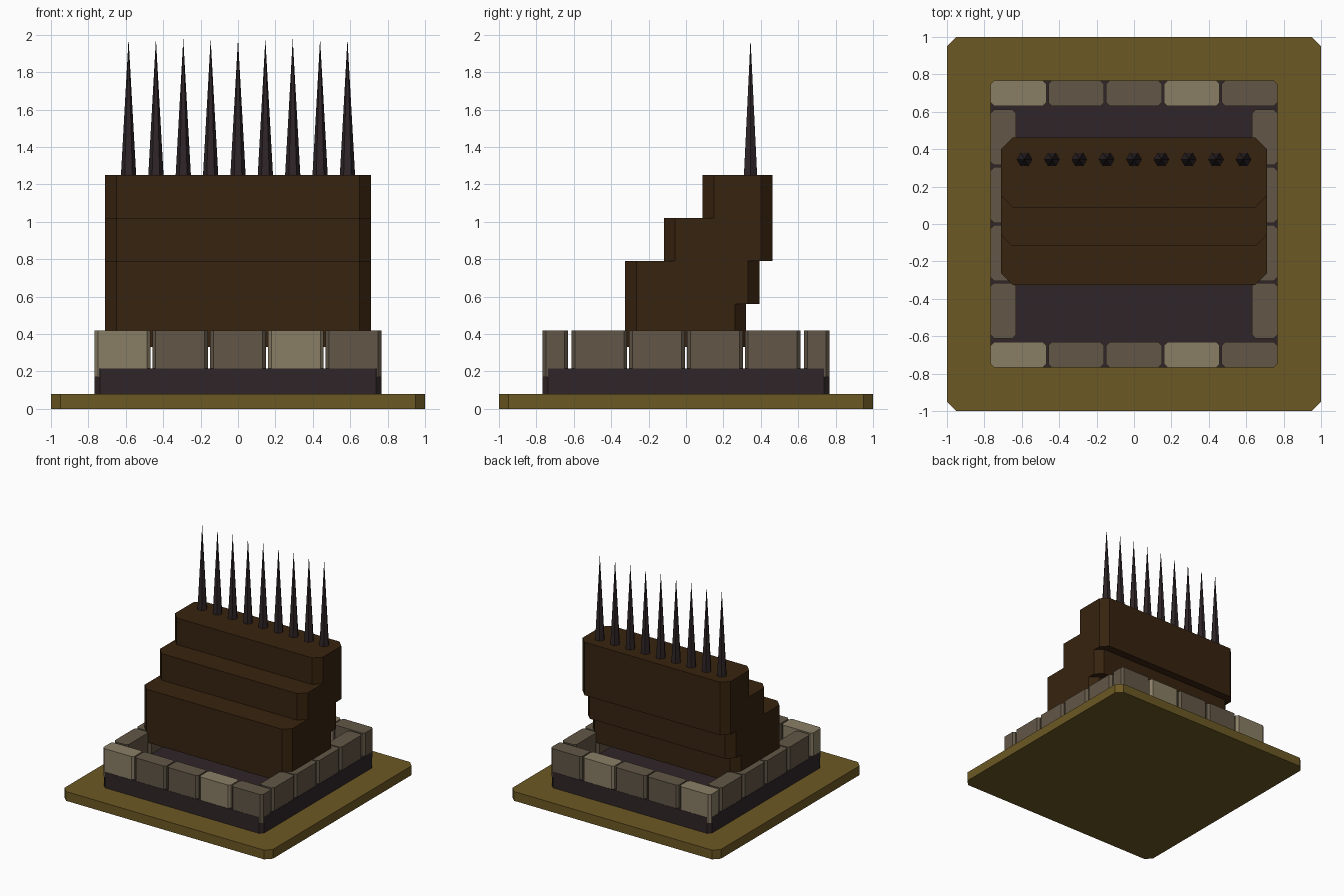
import bpy, bmesh, math

if "Cube" in bpy.data.objects:
    bpy.data.objects.remove(bpy.data.objects["Cube"])


def material(name, r, g, b):
    lin = [((c / 255 + 0.055) / 1.055) ** 2.4 for c in (r, g, b)]
    m = bpy.data.materials.new(name)
    m.diffuse_color = (*lin, 1)
    m.use_nodes = True
    m.node_tree.nodes["Principled BSDF"].inputs["Base Color"].default_value = m.diffuse_color
    return m


OCHRE = material("ochre", 108, 88, 35)
CHARCOAL = material("charcoal", 47, 37, 39)
WOOD = material("dark_wood", 55, 35, 15)
STONE = material("stone", 98, 87, 71)
PALE = material("pale_stone", 138, 126, 102)


def finish(name, bm, mat):
    bmesh.ops.recalc_face_normals(bm, faces=bm.faces)
    me = bpy.data.meshes.new(name)
    bm.to_mesh(me)
    bm.free()
    me.materials.append(mat)
    ob = bpy.data.objects.new(name, me)
    bpy.context.collection.objects.link(ob)
    return ob


def block(name, x0, x1, y0, y1, z0, z1, cut, mat):
    """Slab with its four upright corners cut at 45 degrees."""
    outline = [(x0 + cut, y0), (x1 - cut, y0), (x1, y0 + cut), (x1, y1 - cut),
               (x1 - cut, y1), (x0 + cut, y1), (x0, y1 - cut), (x0, y0 + cut)]
    bm = bmesh.new()
    face = bm.faces.new([bm.verts.new((x, y, z0)) for x, y in outline])
    top = bmesh.ops.extrude_face_region(bm, geom=[face], use_keep_orig=True)["geom"]
    moved = [v for v in top if isinstance(v, bmesh.types.BMVert)]
    bmesh.ops.translate(bm, verts=moved, vec=(0, 0, z1 - z0))
    return finish(name, bm, mat)


# Ground plate and plinth
block("base_plate", -1, 1, -1, 1, 0, 0.08, 0.05, OCHRE)
block("plinth", -0.768, 0.768, -0.768, 0.768, 0.08, 0.217, 0.03, CHARCOAL)

# Ring of stones: five along front and back, four along each side
OUT, INN, PITCH, HALF, Z0, Z1 = 0.766, 0.632, 0.309, 0.149, 0.17, 0.418
for i in range(5):
    x = (i - 2) * PITCH
    mat = PALE if i in (0, 3) else STONE
    block("front_stone", x - HALF, x + HALF, -OUT, -INN, Z0, Z1, 0.018, mat)
    block("back_stone", x - HALF, x + HALF, INN, OUT, Z0, Z1, 0.018, mat)
for i in range(4):
    y = (i - 1.5) * PITCH
    block("left_stone", -OUT, -INN, y - HALF, y + HALF, Z0, Z1, 0.018, STONE)
    block("right_stone", INN, OUT, y - HALF, y + HALF, Z0, Z1, 0.018, STONE)

# Three stepped wooden tiers leaning to the back
for i in range(3):
    z = 0.33 + 0.23 * i
    block("wood_tier", -0.71, 0.71, -0.325 + 0.207 * i, 0.322 + 0.07 * i,
          z, z + 0.46, 0.06, WOOD)

# Row of six-sided spikes
for i in range(9):
    bm = bmesh.new()
    bmesh.ops.create_cone(bm, cap_ends=True, segments=6, radius1=0.041,
                          radius2=0.0, depth=0.735)
    bmesh.ops.remove_doubles(bm, verts=bm.verts, dist=0.0001)
    # put two corners of the hexagon on the x axis
    first = min(bm.verts, key=lambda v: (v.co.z, -v.co.x))
    turn = -math.atan2(first.co.y, first.co.x)
    for v in bm.verts:
        x, y = v.co.x, v.co.y
        v.co.x = x * math.cos(turn) - y * math.sin(turn)
        v.co.y = x * math.sin(turn) + y * math.cos(turn)
    spike = finish("spike", bm, CHARCOAL)
    spike.location = ((i - 4) * 0.1463, 0.345, 1.245 + 0.735 / 2)
